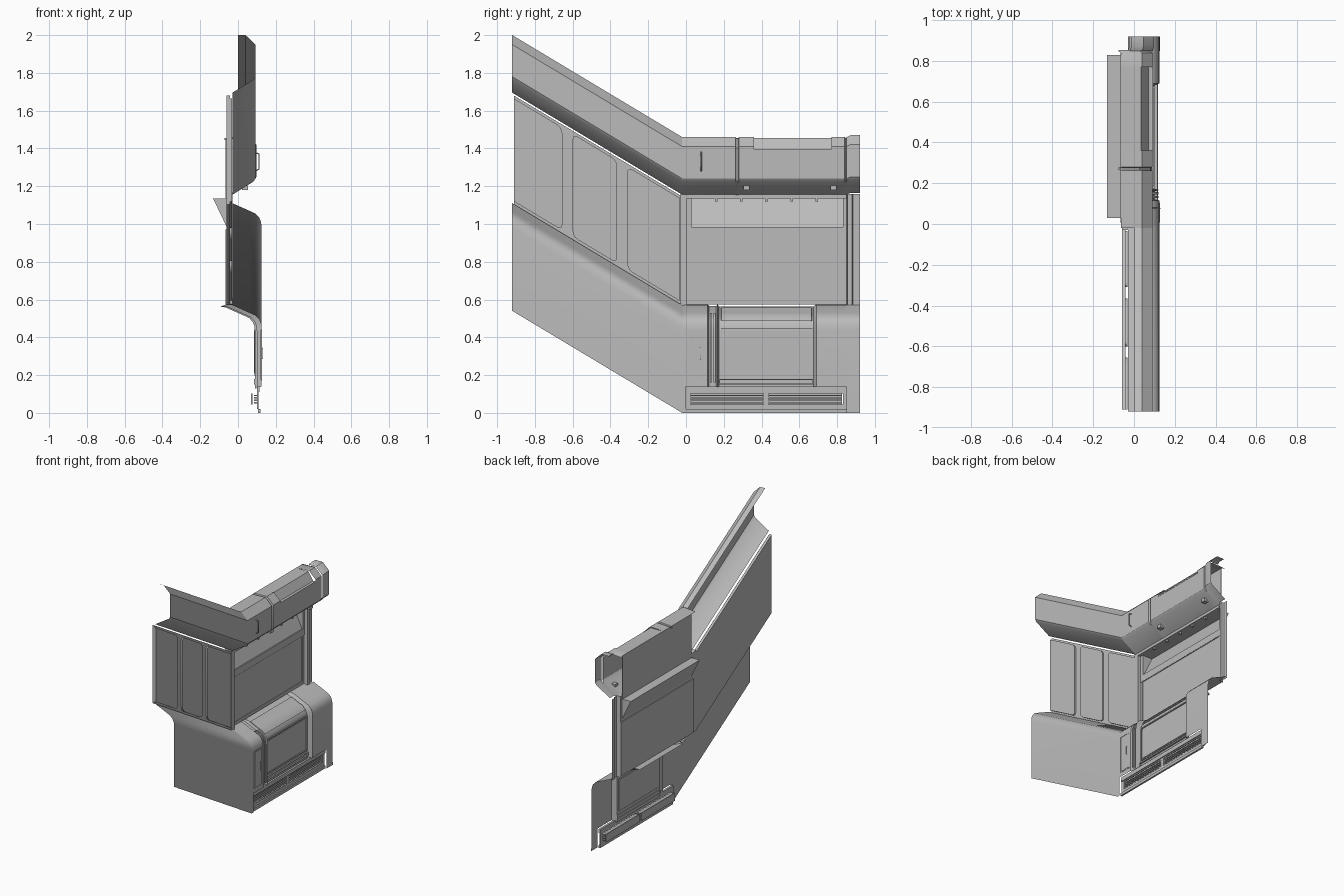
import bpy, bmesh, math
from mathutils import Vector

old = bpy.data.objects.get("Cube")
if old:
    bpy.data.objects.remove(old)

grey = bpy.data.materials.new("wall_grey")
grey.use_nodes = True
COLOR = (0.5, 0.5, 0.5, 1)
grey.diffuse_color = COLOR
grey.node_tree.nodes["Principled BSDF"].inputs["Base Color"].default_value = COLOR

FRONT, KINK, BACK = -0.92, -0.02, 0.92


def rise(y):
    """Height gained by the sloping half."""
    return max(0, KINK - y) * 0.6


def finish(name, bm, solid=True):
    if solid:
        bmesh.ops.recalc_face_normals(bm, faces=bm.faces)
    mesh = bpy.data.meshes.new(name)
    bm.to_mesh(mesh)
    bm.free()
    mesh.materials.append(grey)
    obj = bpy.data.objects.new(name, mesh)
    bpy.context.collection.objects.link(obj)
    bpy.ops.object.select_all(action='DESELECT')
    obj.select_set(True)
    bpy.context.view_layer.objects.active = obj
    bpy.ops.object.shade_smooth_by_angle(angle=math.radians(32))
    return obj


def shell(name, profile, stations):
    """Sweep an open (x, z) profile along y; stations are (y, dx, dz)."""
    bm = bmesh.new()
    rows = [[bm.verts.new((x + dx, y, z + dz + rise(y))) for x, z in profile]
            for y, dx, dz in stations]
    for a, b in zip(rows, rows[1:]):
        for i in range(len(profile) - 1):
            bm.faces.new((a[i], b[i], b[i + 1], a[i + 1]))
    return finish(name, bm, solid=False)


def plate(name, y0, y1, z0, z1, x0, x1, left=0, right=0):
    """Slab facing x, with rounded left or right corners, following the slope."""
    outline = []
    corners = ((y0, z0, left, 180), (y1, z0, right, 270),
               (y1, z1, right, 0), (y0, z1, left, 90))
    for y, z, r, start in corners:
        sy, sz = (1 if y == y0 else -1), (1 if z == z0 else -1)
        for k in range(6 if r else 1):
            a = math.radians(start + 18 * k)
            outline.append((y + sy * r + r * math.cos(a),
                            z + sz * r + r * math.sin(a)) if r else (y, z))
    bm = bmesh.new()
    face = bm.faces.new([bm.verts.new((x0, y, z + rise(y))) for y, z in outline])
    ext = bmesh.ops.extrude_face_region(bm, geom=[face], use_keep_orig=True)
    verts = [v for v in ext["geom"] if isinstance(v, bmesh.types.BMVert)]
    bmesh.ops.translate(bm, verts=verts, vec=Vector((x1 - x0, 0, 0)))
    return finish(name, bm)


def frame(name, y0, y1, z0, z1, x0, x1, w):
    """Rectangular border made of four bars."""
    plate(name + "_bottom", y0, y1, z0, z0 + w, x0, x1)
    plate(name + "_top", y0, y1, z1 - w, z1, x0, x1)
    plate(name + "_near", y0, y0 + w, z0 + w, z1 - w, x0, x1)
    plate(name + "_far", y1 - w, y1, z0 + w, z1 - w, x0, x1)


def handle(name, y, z0, z1, x, depth, thick):
    """Bent bar pull."""
    curve = bpy.data.curves.new(name, 'CURVE')
    curve.dimensions = '3D'
    curve.bevel_depth = thick
    curve.bevel_resolution = 1
    path = curve.splines.new('POLY')
    pts = ((x, z0), (x + depth, z0 + depth / 2), (x + depth, z1 - depth / 2), (x, z1))
    path.points.add(len(pts) - 1)
    for p, (px, pz) in zip(path.points, pts):
        p.co = (px, y, pz, 1)
    curve.materials.append(grey)
    bpy.context.collection.objects.link(bpy.data.objects.new(name, curve))


# Cross-sections shared by the sloping and the level half
bend = [(0.125, 0.44), (0.122, 0.47), (0.112, 0.495), (0.093, 0.515),
        (0.06, 0.53), (-0.03, 0.57)]
upper = [(-0.03, 1.155), (0.082, 1.225), (0.092, 1.24), (0.092, 1.41), (0.04, 1.46)]
notched = upper[:3] + [(0.092, 1.39), (0.072, 1.395), (0.035, 1.455)]

# Sloping half: skirt, overhead fascia and window wall
shell("sloping_skirt", [(0.125, 0)] + bend, [(FRONT, 0, 0), (KINK, 0, 0), (0, 0, 0)])
shell("sloping_fascia", upper + [(0, 1.46)], [(FRONT, 0, 0), (KINK, 0, 0)])
plate("window_wall", -0.91, -0.03, 0.57, 1.145, -0.06, -0.042)
plate("window_panel_near", -0.91, -0.655, 0.585, 1.13, -0.042, -0.032, right=0.03)
plate("window_panel_middle", -0.60, -0.365, 0.585, 1.13, -0.042, -0.032, 0.03, 0.03)
plate("window_panel_far", -0.31, -0.035, 0.585, 1.13, -0.042, -0.032, left=0.03)
plate("corner_post", -0.03, 0.005, 0.57, 1.16, -0.06, -0.03)

# Lower cabinet: end module, recessed middle, rounded bulge
IN = (-0.035, -0.012)
shell("lower_cabinet", [(0.125, 0.14)] + bend + [(-0.06, 0.575)],
      [(0, 0, 0), (0.115, 0, 0), (0.122, -0.025, -0.01), (0.16, -0.025, -0.01),
       (0.167, 0, 0), (0.175, *IN), (0.675, *IN), (0.69, 0, 0), (0.85, 0, 0)])
shell("end_column_skirt", [(0.127, 0)] + bend, [(0.85, 0, 0), (BACK, 0, 0)])
for y in (0.128, 0.146):
    shell("vertical_rail", [(0.125, 0.16)] + bend[:-1],
          [(y, -0.025, -0.01), (y, -0.004, 0), (y + 0.01, -0.004, 0), (y + 0.01, -0.025, -0.01)])
frame("small_door_border", 0.008, 0.102, 0.17, 0.445, 0.124, 0.127, 0.005)
plate("small_door", 0.016, 0.094, 0.178, 0.437, 0.12, 0.127)
handle("small_door_handle", 0.075, 0.285, 0.345, 0.126, 0.005, 0.002)
frame("large_door_border", 0.185, 0.67, 0.195, 0.45, 0.088, 0.096, 0.008)
plate("large_door", 0.2, 0.655, 0.21, 0.435, 0.085, 0.094)
frame("lower_sill", 0.175, 0.675, 0.15, 0.18, 0.085, 0.1, 0.005)
shell("top_lid", [(0.084, 0.482), (0.062, 0.508), (0.025, 0.522), (-0.03, 0.549)],
      [(0.185, -0.004, 0), (0.187, 0, 0.008), (0.665, 0, 0.008), (0.667, -0.004, 0)])

# Kick plate with two vent grilles
plate("kick_ledge", 0, 0.85, 0.11, 0.14, 0.1, 0.115)
plate("kick_bottom", 0, 0.85, 0.02, 0.045, 0.1, 0.108)
plate("kick_foot", 0, 0.85, 0, 0.02, 0.105, 0.118)
plate("kick_top", 0, 0.85, 0.102, 0.11, 0.1, 0.108)
for y0, y1 in ((0, 0.025), (0.41, 0.437), (0.83, 0.85)):
    plate("kick_upright", y0, y1, 0.045, 0.102, 0.1, 0.108)
for y in (0.025, 0.437):
    plate("vent_back", y, y + 0.39, 0.045, 0.102, 0.07, 0.078)
    for k in range(4):
        z = 0.05 + 0.013 * k
        plate("vent_slat", y, y + 0.39, z, z + 0.007, 0.085, 0.104)

# Back wall: framed panel, sloped display niche and end column
plate("back_panel", 0.005, 0.85, 0.575, 0.97, -0.066, -0.058)
frame("back_panel_border", 0.015, 0.835, 0.59, 0.945, -0.058, -0.053, 0.012)
plate("back_panel_header", 0.005, 0.85, 0.935, 0.985, -0.06, -0.052)
bm = bmesh.new()
ends = [[bm.verts.new((x, y, z)) for x, z in ((-0.06, 0.985), (-0.132, 1.135), (-0.06, 1.135))]
        for y in (0.03, 0.83)]
for end in ends:
    bm.faces.new(end)
for i, j in ((0, 1), (1, 2)):
    bm.faces.new((ends[0][i], ends[0][j], ends[1][j], ends[1][i]))
finish("display_niche", bm)
plate("niche_side_near", 0.005, 0.03, 0.985, 1.16, -0.06, -0.052)
plate("niche_side_far", 0.83, 0.85, 0.985, 1.16, -0.06, -0.052)
plate("niche_top", 0.005, 0.85, 1.135, 1.16, -0.062, -0.03)
for k in range(5):
    y = 0.16 + 0.133 * k
    plate("spot_lamp", y - 0.007, y + 0.007, 1.118, 1.136, -0.05, -0.036)
shell("end_column", [(-0.032, 0.565), (-0.032, 1.16)],
      [(0.85, -0.03, 0), (0.855, 0, 0), (0.88, 0, 0), (0.885, -0.01, 0), (BACK, -0.01, 0)])

# Overhead cabinets
top = [(-0.065, 1.455)]
shell("overhead_near", upper + top, [(KINK, 0, 0), (0, 0, 0), (0.262, 0, 0), (0.266, -0.012, -0.008),
                                     (0.276, -0.012, -0.008), (0.28, 0, 0), (0.36, 0, 0)])
shell("overhead_notched", notched + top, [(0.36, 0, 0), (0.77, 0, 0)])
shell("overhead_far", upper + top, [(0.77, 0, 0), (0.84, 0, 0), (0.848, -0.012, -0.005), (0.853, -0.012, -0.005)])
shell("overhead_end", upper + [(-0.02, 1.46)],
      [(0.85, 0, 0), (0.87, 0.006, 0.01), (BACK, 0.006, 0.01)])
plate("notch_lip", 0.36, 0.77, 1.388, 1.397, 0.08, 0.094)
plate("overhead_back", 0.03, 0.83, 1.135, 1.455, -0.066, -0.062)
handle("overhead_handle", 0.08, 1.28, 1.38, 0.09, 0.022, 0.004)
for y in (0.32, 0.78):
    plate("latch", y - 0.016, y + 0.016, 1.18, 1.205, 0.02, 0.052)
